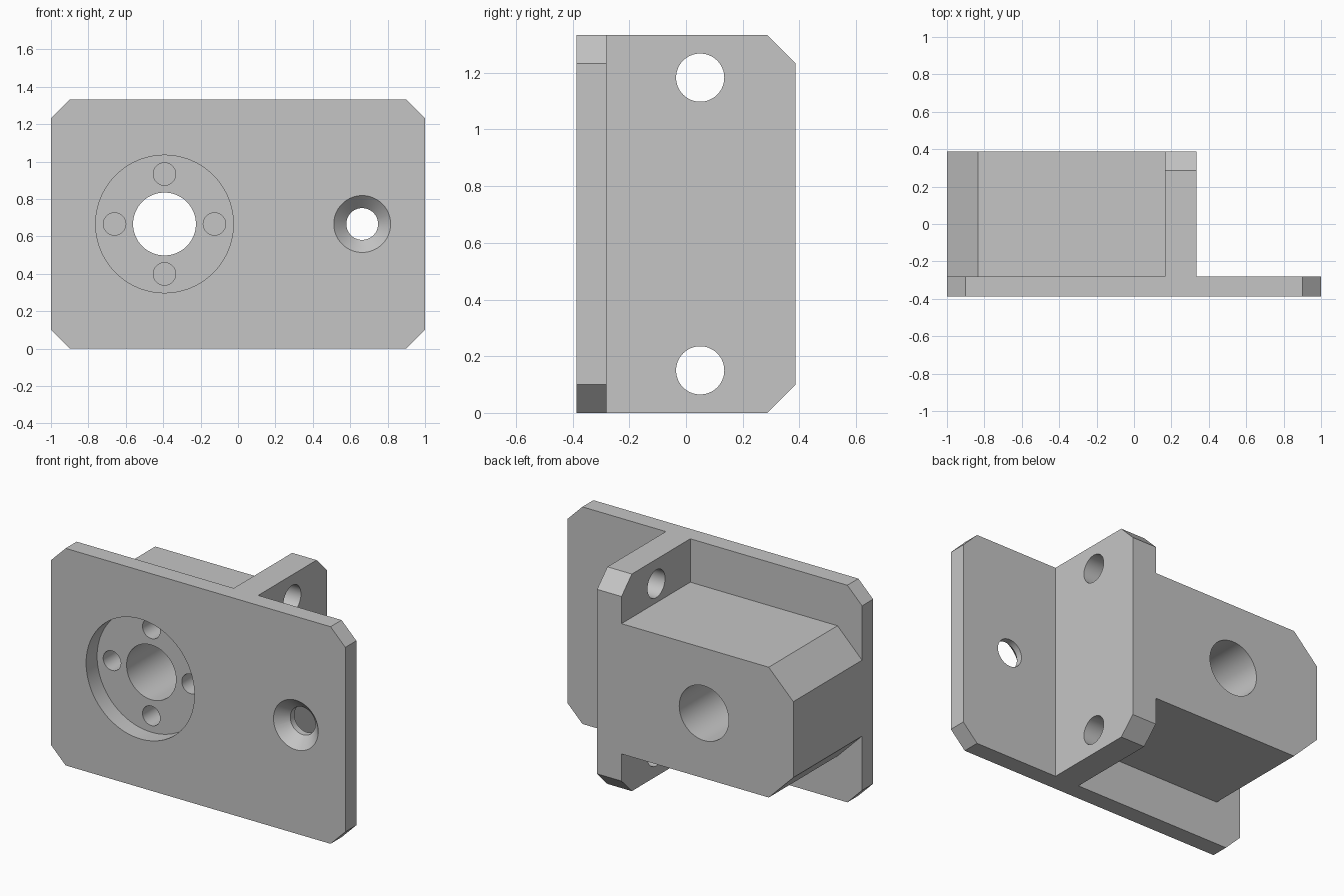
import bpy, bmesh, math
from mathutils import Matrix, Vector

if "Cube" in bpy.data.objects:
    bpy.data.objects.remove(bpy.data.objects["Cube"], do_unlink=True)

# Main dimensions
FRONT, BACK = -0.387, 0.387
STEP = -0.28            # rear face of the plate
TALL = 1.333
MID = TALL / 2
CH = 0.1                # plate and web chamfer

grey = bpy.data.materials.new("plain_grey")
grey.use_nodes = True
grey.diffuse_color = (0.56, 0.56, 0.56, 1)
grey.node_tree.nodes["Principled BSDF"].inputs["Base Color"].default_value = (0.56, 0.56, 0.56, 1)


def to_object(name, bm):
    bmesh.ops.recalc_face_normals(bm, faces=bm.faces)
    mesh = bpy.data.meshes.new(name)
    bm.to_mesh(mesh)
    bm.free()
    mesh.materials.append(grey)
    obj = bpy.data.objects.new(name, mesh)
    bpy.context.collection.objects.link(obj)
    return obj


def prism(name, profile, axis, start, end):
    """Extrude a profile along x (profile in y, z) or y (profile in x, z)."""
    bm = bmesh.new()
    place = (lambda a, b: (start, a, b)) if axis == "x" else (lambda a, b: (a, start, b))
    face = bm.faces.new([bm.verts.new(place(a, b)) for a, b in profile])
    solid = bmesh.ops.extrude_face_region(bm, geom=[face])
    move = Vector((end - start, 0, 0)) if axis == "x" else Vector((0, end - start, 0))
    bmesh.ops.translate(bm, vec=move, verts=[v for v in solid["geom"] if isinstance(v, bmesh.types.BMVert)])
    return to_object(name, bm)


def drill(name, centre, axis, length, r1, r2=None, sides=64):
    """Round cutter starting at centre and running along +x or +y."""
    bm = bmesh.new()
    bmesh.ops.create_cone(bm, cap_ends=True, segments=sides, radius1=r1,
                          radius2=r1 if r2 is None else r2, depth=length)
    turn = Matrix.Rotation(math.pi / 2, 4, "Y") if axis == "x" else Matrix.Rotation(-math.pi / 2, 4, "X")
    shift = Matrix.Translation((0, 0, length / 2))
    bmesh.ops.transform(bm, matrix=Matrix.Translation(centre) @ turn @ shift, verts=bm.verts)
    return to_object(name, bm)


def combine(body, other, operation):
    mod = body.modifiers.new(operation.lower(), "BOOLEAN")
    mod.operation, mod.object, mod.solver = operation, other, "EXACT"
    bpy.context.view_layer.objects.active = body
    bpy.ops.object.modifier_apply(modifier=mod.name)
    bpy.data.objects.remove(other, do_unlink=True)


# Face plate with four clipped corners
bracket = prism("mounting_bracket", [
    (-1 + CH, 0), (1 - CH, 0), (1, CH), (1, TALL - CH),
    (1 - CH, TALL), (-1 + CH, TALL), (-1, TALL - CH), (-1, CH)], "y", FRONT, STEP)

# Upright web behind the plate
web = prism("upright_web", [
    (-0.33, 0), (BACK - CH, 0), (BACK, CH),
    (BACK, TALL - CH), (BACK - CH, TALL), (-0.33, TALL)], "x", 0.167, 0.333)
combine(bracket, web, "UNION")

# Solid housing block with chamfered outer edges
low, high, c = MID - 0.4, MID + 0.4, 0.167
block = prism("housing_block", [
    (-1 + c, low), (0.25, low), (0.25, high), (-1 + c, high),
    (-1, high - c), (-1, low + c)], "y", -0.33, BACK)
combine(bracket, block, "UNION")

# Bore, round recess and four blind screw holes
bx = -0.393
cutters = [
    drill("recess_cutter", (bx, FRONT - 0.1, MID), "y", STEP - FRONT + 0.1, 0.368, sides=96),
    drill("bore_cutter", (bx, FRONT - 0.1, MID), "y", 1, 0.168),
]
for i in range(4):
    a = i * math.pi / 2
    cutters.append(drill("screw_cutter", (bx + 0.267 * math.cos(a), STEP - 0.05, MID + 0.267 * math.sin(a)),
                         "y", 0.38, 0.06, sides=40))

# Countersunk hole in the plate
cutters.append(drill("countersink_hole_cutter", (0.664, FRONT - 0.1, MID), "y", 0.4, 0.085))
cutters.append(drill("countersink_cutter", (0.664, FRONT - 0.01, MID), "y", 0.077, 0.162, 0.085))

# Two cross holes through the web
for z in (0.15, TALL - 0.15):
    cutters.append(drill("web_hole_cutter", (0.1, 0.05, z), "x", 0.3, 0.085))

for cutter in cutters:
    combine(bracket, cutter, "DIFFERENCE")

# Smooth bores, sharp edges
bpy.ops.object.select_all(action="DESELECT")
bracket.select_set(True)
bpy.context.view_layer.objects.active = bracket
bpy.ops.object.shade_smooth_by_angle(angle=math.radians(30))
